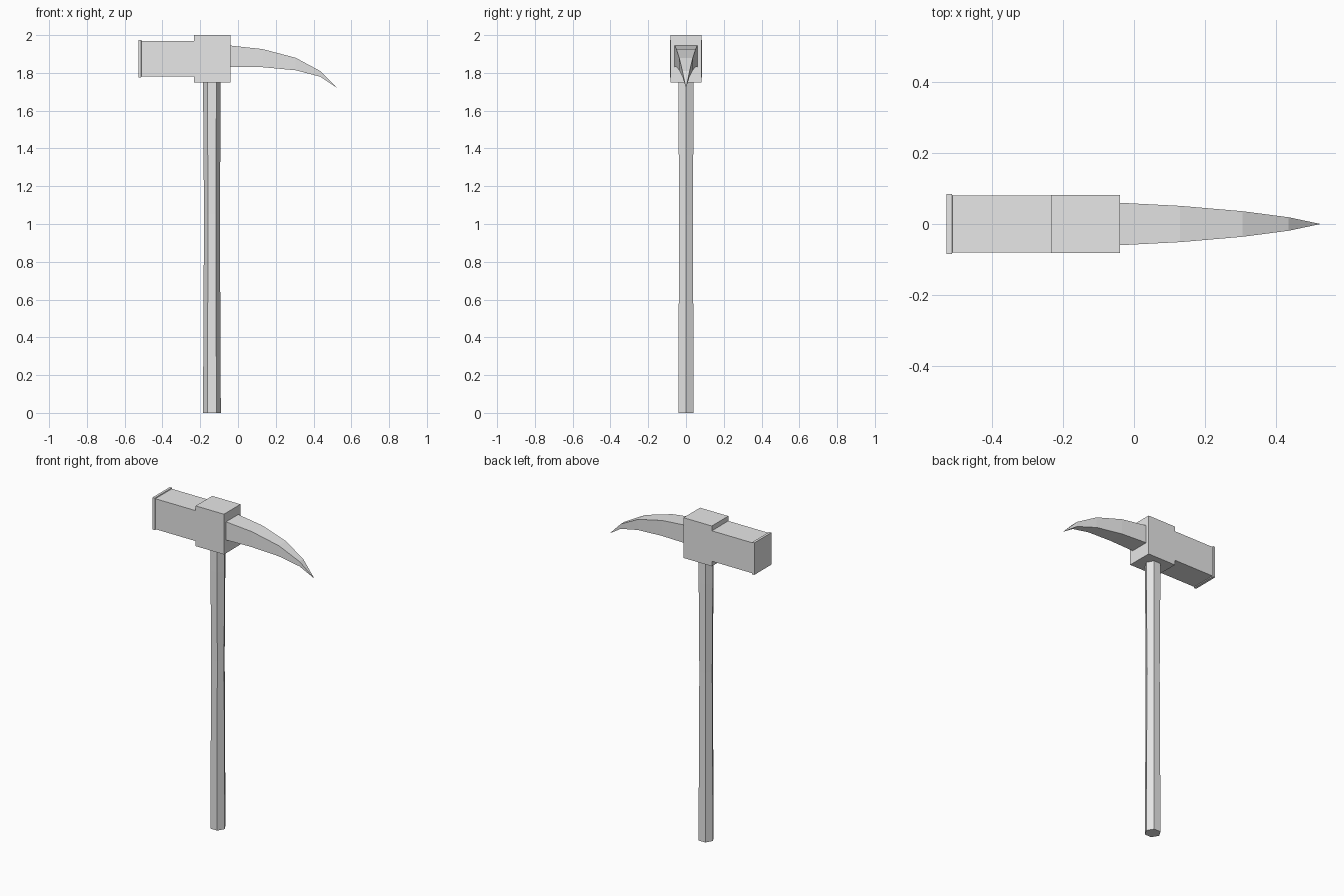
import bpy, bmesh, math

if "Cube" in bpy.data.objects:
    bpy.data.objects.remove(bpy.data.objects["Cube"])

steel = bpy.data.materials.new("plain_grey")
steel.diffuse_color = (0.8, 0.8, 0.8, 1)
steel.use_nodes = True
steel.node_tree.nodes["Principled BSDF"].inputs["Base Color"].default_value = steel.diffuse_color


def loft(name, rings, tip=None):
    """Skin a list of equal-length point rings; close with caps or a pointed tip."""
    bm = bmesh.new()
    loops = [[bm.verts.new(p) for p in ring] for ring in rings]
    n = len(loops[0])
    for a, b in zip(loops, loops[1:]):
        for i in range(n):
            j = (i + 1) % n
            bm.faces.new((a[i], a[j], b[j], b[i]))
    bm.faces.new(loops[0])
    if tip:
        t = bm.verts.new(tip)
        for i in range(n):
            bm.faces.new((loops[-1][i], loops[-1][(i + 1) % n], t))
    else:
        bm.faces.new(loops[-1])
    bmesh.ops.recalc_face_normals(bm, faces=bm.faces)
    mesh = bpy.data.meshes.new(name)
    bm.to_mesh(mesh)
    bm.free()
    mesh.materials.append(steel)
    obj = bpy.data.objects.new(name, mesh)
    bpy.context.collection.objects.link(obj)
    return obj


def rect(x, half_y, z0, z1):
    return [(x, -half_y, z0), (x, half_y, z0), (x, half_y, z1), (x, -half_y, z1)]


def hexagon(z, r):
    return [(-0.138 + r * math.cos(k * math.pi / 3), r * math.sin(k * math.pi / 3), z)
            for k in range(6)]


# Six-sided handle, slightly waisted in the middle
loft("handle", [hexagon(z, r) for z, r in
                ((0, 0.047), (0.24, 0.046), (1.05, 0.042), (1.6, 0.046), (1.76, 0.046))])

# Central block that holds the handle
loft("head_block", [rect(-0.234, 0.081, 1.75, 2.0), rect(-0.04, 0.081, 1.75, 2.0)])

# Hammer side with a thin lip around the striking face
loft("hammer", [rect(-0.528, 0.084, 1.776, 1.975), rect(-0.513, 0.084, 1.776, 1.975),
                rect(-0.511, 0.0805, 1.781, 1.970), rect(-0.23, 0.0805, 1.781, 1.970)])

# Curved pick side, tapering to a point
loft("pick", [rect(*s) for s in
              ((-0.045, 0.06, 1.832, 1.945), (0.13, 0.051, 1.83, 1.926),
               (0.305, 0.036, 1.814, 1.88), (0.435, 0.019, 1.78, 1.81))],
     tip=(0.525, 0, 1.72))
